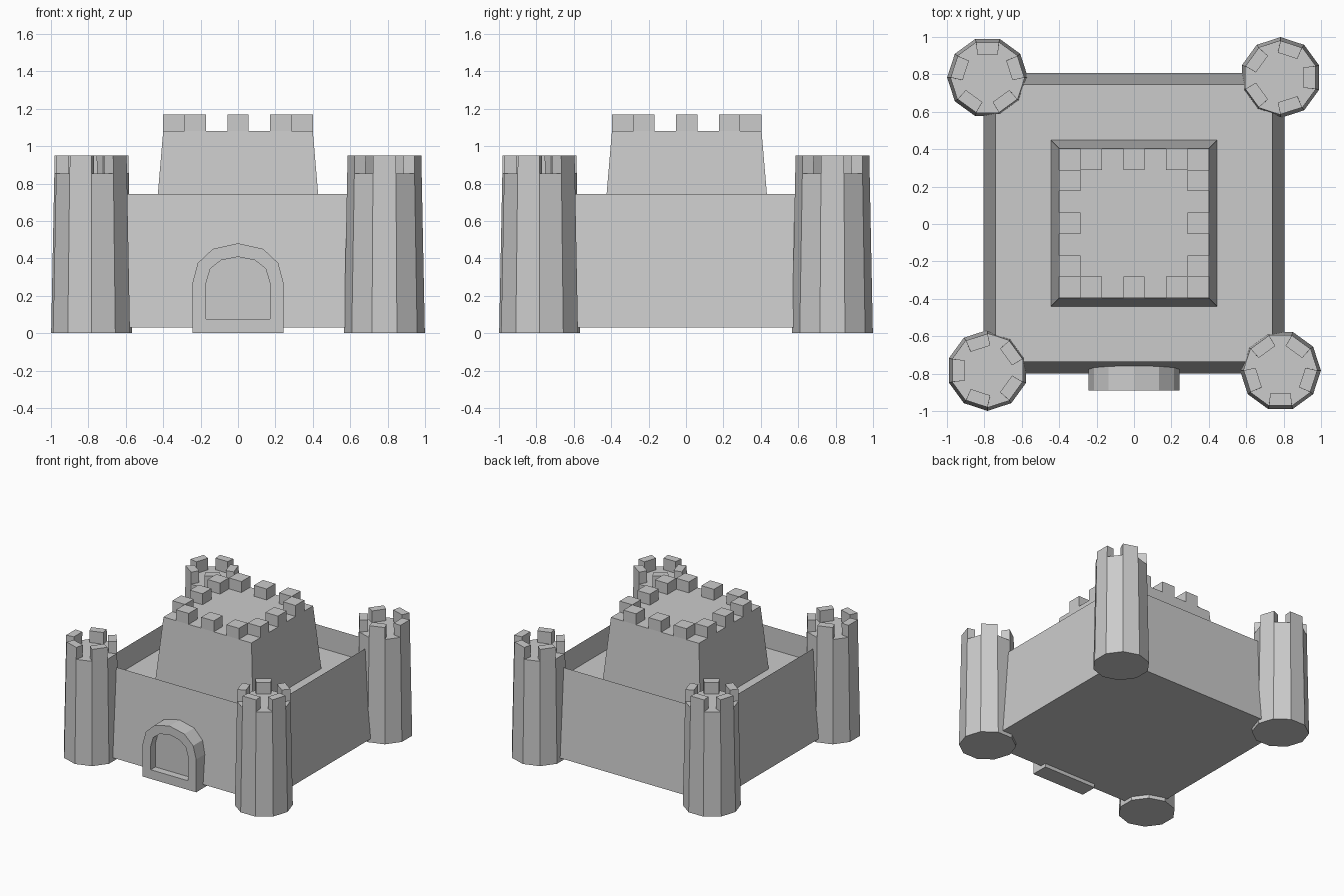
import bpy, bmesh
from math import pi, cos, sin, radians
from mathutils import Matrix, Vector

if "Cube" in bpy.data.objects:
    bpy.data.objects.remove(bpy.data.objects["Cube"])


def finish(name, bm):
    bmesh.ops.recalc_face_normals(bm, faces=bm.faces[:])
    me = bpy.data.meshes.new(name)
    bm.to_mesh(me)
    bm.free()
    ob = bpy.data.objects.new(name, me)
    bpy.context.collection.objects.link(ob)
    return ob


def loft(bm, bottom, top):
    """Solid between two rings of equal length; returns the top face."""
    a = [bm.verts.new(p) for p in bottom]
    b = [bm.verts.new(p) for p in top]
    n = len(a)
    bm.faces.new(a[::-1])
    for i in range(n):
        j = (i + 1) % n
        bm.faces.new((a[i], a[j], b[j], b[i]))
    return bm.faces.new(b)


def square(r, z):
    return [(x * r, y * r + 0.004, z) for x, y in ((-1, -1), (1, -1), (1, 1), (-1, 1))]


def ring(r, z, n=10):
    return [(r * cos(2 * pi * i / n), r * sin(2 * pi * i / n), z) for i in range(n)]


# Sloped curtain wall with a sunken courtyard
FLOOR = 0.56
bm = bmesh.new()
top = loft(bm, square(0.804, 0.03), square(0.738, 0.745))
bmesh.ops.inset_individual(bm, faces=[top], thickness=0.162)
court = bmesh.ops.extrude_discrete_faces(bm, faces=[top])["faces"][0]
bmesh.ops.translate(bm, verts=court.verts[:], vec=(0, 0, FLOOR - 0.745))
finish("curtain_wall", bm)

# Central keep
bm = bmesh.new()
loft(bm, square(0.444, FLOOR), square(0.40, 1.08))
finish("keep", bm)

# Keep battlements: three blocks per side on a grid of seven, corners left open
bm = bmesh.new()
cell = 0.8 / 7
for side in range(4):
    for k in (-2, 0, 2):
        mat = (Matrix.Translation((0, 0.004, 1.125)) @ Matrix.Rotation(side * pi / 2, 4, 'Z')
               @ Matrix.Translation((k * cell, -3 * cell, 0))
               @ Matrix.Diagonal((cell, cell, 0.09, 1)))
        bmesh.ops.create_cube(bm, size=1, matrix=mat)
finish("keep_battlements", bm)

# Corner towers: ten-sided, every second side rises into a merlon
R0, R1, R2, Z1, Z2 = 0.216, 0.199, 0.197, 0.853, 0.95


def tower(name, x, y, turn):
    bm = bmesh.new()
    loft(bm, ring(R0, 0), ring(R1, Z1))
    for s in range(5):
        mid = radians(18 + 72 * s)
        d = Vector((cos(mid), sin(mid), 0))
        t = Vector((-sin(mid), cos(mid), 0))

        def footprint(r, z):
            out, half = r * cos(pi / 10), r * sin(pi / 10)
            pts = [(out, -half), (out, half), (out - 0.065, half * 0.9), (out - 0.065, -half * 0.9)]
            return [d * u + t * v + Vector((0, 0, z)) for u, v in pts]

        loft(bm, footprint(R1, Z1), footprint(R2, Z2))
    ob = finish(name, bm)
    ob.location = (x, y, 0)
    ob.rotation_euler.z = radians(turn)


C = 0.783
tower("tower_back_left", -C, C, 0)
tower("tower_front_left", -C, -C, 90)
tower("tower_front_right", C, -C, 180)
tower("tower_back_right", C, C, 270)


# Arched gate surround with a recessed door panel
def arch(half):
    return half + [(-x, z) for x, z in half[::-1] if x > 0]


outer = arch([(0.243, 0), (0.243, 0.27), (0.215, 0.375), (0.135, 0.45), (0, 0.48)])
inner = arch([(0.17, 0.075), (0.17, 0.27), (0.148, 0.345), (0.09, 0.39), (0, 0.408)])
bm = bmesh.new()
rings = [[bm.verts.new((x, y, z)) for x, z in pts]
         for pts, y in ((outer, -0.75), (outer, -0.89), (inner, -0.89), (inner, -0.83))]
n = len(outer)
for a, b in zip(rings, rings[1:]):
    for i in range(n):
        j = (i + 1) % n
        bm.faces.new((a[i], a[j], b[j], b[i]))
bm.faces.new(rings[0])
bm.faces.new(rings[-1])
finish("gate", bm)
